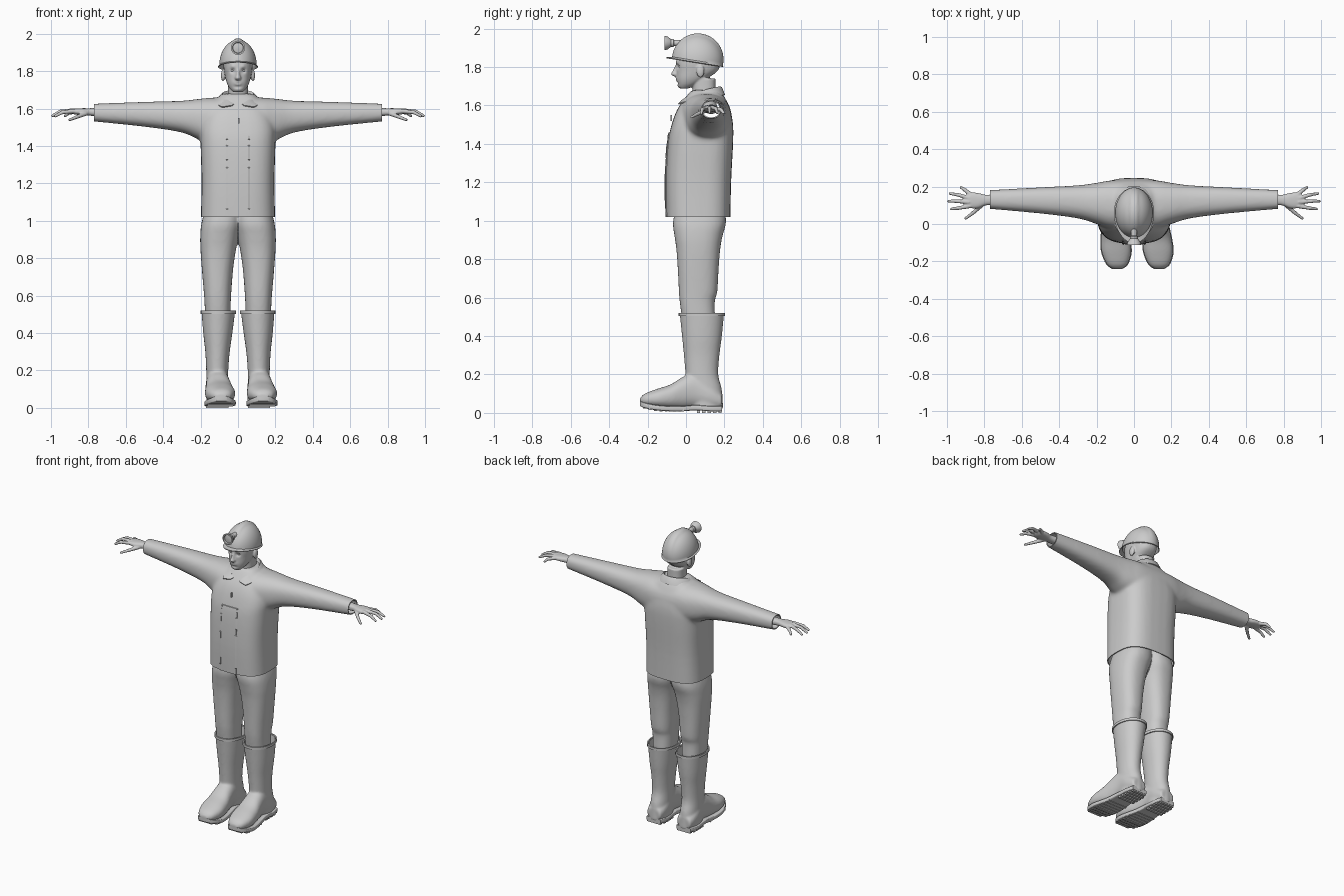
import bpy, bmesh, math
from mathutils import Vector, Matrix

if "Cube" in bpy.data.objects:
    bpy.data.objects.remove(bpy.data.objects["Cube"], do_unlink=True)

GREY = (0.6, 0.6, 0.6, 1)
mat = bpy.data.materials.new("light grey")
mat.use_nodes = True
mat.diffuse_color = GREY
mat.node_tree.nodes["Principled BSDF"].inputs["Base Color"].default_value = GREY


def loft(bm, axis, rings, power=2.4, n=32, steps=4, cap=True):
    """Skin superellipse rings (pos, a0, a1, b0, b1), smoothly interpolated."""
    rows = []
    for i in range(len(rings) - 1):
        p = [Vector(rings[min(max(i + k, 0), len(rings) - 1)]) for k in (-1, 0, 1, 2)]
        for s in range(steps):
            t = s / steps
            rows.append(p[1] + t / 2 * (p[2] - p[0] + t * (2 * p[0] - 5 * p[1] + 4 * p[2] - p[3]
                        + t * (3 * (p[1] - p[2]) + p[3] - p[0]))) if steps > 1 else p[1])
    rows.append(Vector(rings[-1]))
    loops = []
    for pos, a0, a1, b0, b1 in rows:
        loop = []
        for k in range(n):
            c, s = math.cos(k * math.tau / n), math.sin(k * math.tau / n)
            a = (a0 + a1) / 2 + (a1 - a0) / 2 * math.copysign(abs(c) ** (2 / power), c)
            b = (b0 + b1) / 2 + (b1 - b0) / 2 * math.copysign(abs(s) ** (2 / power), s)
            loop.append(bm.verts.new({"x": (pos, a, b), "y": (a, pos, b), "z": (a, b, pos)}[axis]))
        loops.append(loop)
    for u, v in zip(loops, loops[1:]):
        for k in range(n):
            bm.faces.new((u[k], u[k - 1], v[k - 1], v[k]))
    if cap:
        bm.faces.new(loops[0])
        bm.faces.new(loops[-1])


def ball(bm, loc, size, seg=24):
    m = Matrix.Translation(loc) @ Matrix.Diagonal((*size, 1))
    bmesh.ops.create_uvsphere(bm, u_segments=seg, v_segments=seg // 2, radius=1, matrix=m)


def box(bm, loc, size):
    bmesh.ops.create_cube(bm, size=1, matrix=Matrix.Translation(loc) @ Matrix.Diagonal((*size, 1)))


def tube(bm, points, radii):
    """Round limb: overlapping balls along a path."""
    for p, q, r, s in zip(points, points[1:], radii, radii[1:]):
        for k in range(9):
            rad = r + (s - r) * k / 8
            ball(bm, Vector(p).lerp(Vector(q), k / 8), (rad,) * 3, 12)


def bake(obj):
    """Replace the modifier stack by its result."""
    mesh = bpy.data.meshes.new_from_object(obj.evaluated_get(bpy.context.evaluated_depsgraph_get()))
    obj.modifiers.clear()
    obj.data = mesh


def finish(bm, name, angle=35, thick=0):
    bmesh.ops.recalc_face_normals(bm, faces=bm.faces)
    mesh = bpy.data.meshes.new(name)
    bm.to_mesh(mesh)
    bm.free()
    obj = bpy.data.objects.new(name, mesh)
    bpy.context.collection.objects.link(obj)
    mesh.materials.append(mat)
    if thick:
        mod = obj.modifiers.new("thickness", "SOLIDIFY")
        mod.thickness, mod.offset = thick, -1
        bpy.context.view_layer.update()
        bake(obj)
    obj.data.shade_smooth()
    obj.data.set_sharp_from_angle(angle=math.radians(angle))
    return obj


def fuse(bm, voxel, rounds):
    """Merge overlapping volumes into one softened skin."""
    obj = finish(bm, "blend")
    mod = obj.modifiers.new("merge", "REMESH")
    mod.mode, mod.voxel_size = "VOXEL", voxel
    mod = obj.modifiers.new("soften", "SMOOTH")
    mod.iterations = rounds
    bpy.context.view_layer.update()
    bake(obj)
    out = bmesh.new()
    out.from_mesh(obj.data)
    bpy.data.objects.remove(obj, do_unlink=True)
    return out


def cut(bm, co, no, clear=True):
    bmesh.ops.bisect_plane(bm, geom=bm.verts[:] + bm.edges[:] + bm.faces[:],
                           plane_co=co, plane_no=no, clear_outer=clear)


def sym(z, half, b0, b1):
    return (z, -half, half, b0, b1)


# Jacket: body and sleeves in one skin, open at hem and cuffs
bm = bmesh.new()
loft(bm, "z", [sym(0.96, 0.2, -0.1, 0.23), sym(1.2, 0.195, -0.105, 0.235), sym(1.4, 0.2, -0.095, 0.245),
               sym(1.5, 0.2, -0.075, 0.245), sym(1.58, 0.17, -0.045, 0.23), sym(1.645, 0.12, 0, 0.2),
               sym(1.68, 0.085, 0.03, 0.17)], power=3)
arm = [(0.1, -0.03, 0.235, 1.41, 1.66), (0.2, 0, 0.22, 1.43, 1.653), (0.3, 0.03, 0.207, 1.472, 1.642),
       (0.5, 0.056, 0.196, 1.503, 1.636), (0.8, 0.083, 0.18, 1.534, 1.625)]
loft(bm, "x", [(-r[0], *r[1:]) for r in reversed(arm)] + arm)
bm = fuse(bm, 0.009, 14)
cut(bm, (0, 0, 1.02), (0, 0, -1))
for s in (-1, 1):
    cut(bm, (s * 0.77, 0, 0), (s, 0, 0))
    cut(bm, (s * 0.06, 0, 0), (s, 0, 0), False)
cut(bm, (0, 0, 1.46), (0, 0, 1), False)
strip = [f for f in bm.faces if f.normal.y < -0.3 and abs(f.calc_center_median().x) < 0.06
         and f.calc_center_median().z < 1.46]
bmesh.ops.inset_region(bm, faces=strip, thickness=0.002, depth=0.005, use_boundary=False)
finish(bm, "jacket", thick=0.006)

# Zip above the front strip
bm = bmesh.new()
box(bm, (0.004, -0.076, 1.535), (0.008, 0.008, 0.03))
finish(bm, "zip_pull")

# Folded collar with two front points
bm = bmesh.new()
N = 48
layers = [(165, 0.065, 0.075, 0.085, 1.66, 0.07), (166, 0.085, 0.095, 0.105, 1.70, 0.075),
          (160, 0.095, 0.103, 0.125, 1.693, 0.075), (138, 0.125, 0.118, 0.17, 1.655, 0.045)]
grid = []
for sweep, rx, back, front, z, drop in layers:
    row = []
    for i in range(N + 1):
        t = 2 * i / N - 1
        a = math.radians(sweep * t)
        y = math.cos(a) * (back if math.cos(a) > 0 else front)
        row.append(bm.verts.new((rx * math.sin(a), 0.085 + y, z - drop * t * t)))
    grid.append(row)
for u, v in zip(grid, grid[1:]):
    for i in range(N):
        bm.faces.new((u[i], u[i + 1], v[i + 1], v[i]))
finish(bm, "collar", 50, 0.006)

# Trousers
bm = bmesh.new()
legs = [(1.08, -0.02, 0.17, -0.05, 0.2), (0.99, -0.02, 0.195, -0.068, 0.208), (0.92, -0.004, 0.202, -0.06, 0.19),
        (0.85, 0.01, 0.201, -0.05, 0.178), (0.75, 0.025, 0.194, -0.043, 0.17), (0.63, 0.035, 0.184, -0.037, 0.163),
        (0.58, 0.038, 0.18, -0.033, 0.15), (0.48, 0.042, 0.175, -0.02, 0.152)]
for s in (-1, 1):
    loft(bm, "z", [(r[0], s * r[1], s * r[2], *r[3:]) for r in legs])
finish(fuse(bm, 0.009, 8), "trousers")

# Boots: skin, rim, sole and treads
shaft = [(0.54, 0.012, 0.197, -0.035, 0.2), (0.4, 0.03, 0.186, -0.021, 0.187), (0.3, 0.044, 0.175, -0.011, 0.174),
         (0.2, 0.052, 0.17, -0.003, 0.168), (0.12, 0.052, 0.17, 0, 0.187), (0.02, 0.05, 0.17, 0.02, 0.194)]
foot = [(-0.24, 0.025, 0.048, 0.075), (-0.215, 0.056, 0.037, 0.1), (-0.15, 0.079, 0.025, 0.125),
        (-0.08, 0.077, 0.02, 0.148), (-0.02, 0.068, 0.02, 0.185), (0.05, 0.062, 0.025, 0.21),
        (0.13, 0.063, 0.02, 0.15), (0.188, 0.05, 0.02, 0.1)]
for s, side in ((-1, "right"), (1, "left")):
    def mid(y):
        return s * 0.112 + 0.022 * min(max((0.08 - y) / 0.28, 0), 1)

    def across(y, half, z0, z1):
        return (y, mid(y) - half, mid(y) + half, z0, z1)

    bm = bmesh.new()
    loft(bm, "z", [(r[0], s * r[1], s * r[2], *r[3:]) for r in shaft], 2.1)
    loft(bm, "y", [across(*r) for r in foot], 2.3)
    bm = fuse(bm, 0.007, 8)
    cut(bm, (0, 0, 0.515), (0, 0, 1))
    finish(bm, side + "_boot", thick=0.005)
    bm = bmesh.new()
    loft(bm, "z", [(z, s * 0.01, s * 0.2, -0.038, 0.203) for z in (0.503, 0.52)], 2.1, cap=False)
    finish(bm, side + "_boot_rim", thick=0.008)
    bm = bmesh.new()
    loft(bm, "y", [across(y, h + 0.003, z0 - 0.012, z0 + 0.016) for y, h, z0, z1 in foot], 8)
    for k in range(8):
        y = -0.215 + k * 0.028
        box(bm, (mid(y), y, 0.014 + 0.7 * max(0, -0.12 - y) ** 1.6), (0.1 + 0.04 * min(k, 1), 0.015, 0.016))
    for k in range(5):
        y = 0.065 + k * 0.028
        box(bm, (mid(y), y, 0.01), (0.118 - 0.02 * (k == 4), 0.018, 0.02))
    finish(bm, side + "_sole")

# Head and neck, then sculpted dabs for the face
bm = bmesh.new()
loft(bm, "z", [sym(1.56, 0.06, 0.035, 0.165), sym(1.66, 0.054, 0.035, 0.155), sym(1.74, 0.054, 0.03, 0.155)])
loft(bm, "z", [sym(1.688, 0.026, -0.03, 0.01), sym(1.71, 0.046, -0.042, 0.06), sym(1.74, 0.061, -0.048, 0.11),
               sym(1.78, 0.071, -0.05, 0.165), sym(1.82, 0.077, -0.052, 0.178), sym(1.86, 0.077, -0.045, 0.175),
               sym(1.89, 0.068, -0.02, 0.15)])
loft(bm, "z", [sym(1.75, 0.011, -0.058, -0.02), sym(1.762, 0.018, -0.078, -0.02),
               sym(1.78, 0.012, -0.07, -0.02), sym(1.812, 0.009, -0.054, -0.02)], 2)
for s in (-1, 1):
    ball(bm, (s * 0.08, 0.075, 1.778), (0.011, 0.021, 0.033))
bm = fuse(bm, 0.0045, 5)
dabs = [(0.029, 1.803, 0.013, 0.012), (0.028, 1.824, 0.012, -0.004), (0, 1.741, 0.012, -0.005),
        (0, 1.729, 0.010, -0.005), (0, 1.735, 0.005, 0.004), (0, 1.717, 0.010, 0.004), (0, 1.7, 0.013, -0.006)]
for v in bm.verts:
    if v.co.y < 0:
        x, z = abs(v.co.x), v.co.z
        for cx, cz, r, push in dabs:
            wide = 1 if cx else 0.5
            v.co.y += push * math.exp(-(((x - cx) * wide) ** 2 + (z - cz) ** 2) / r ** 2)
finish(bm, "head", 60)
bm = bmesh.new()
for s in (-1, 1):
    ball(bm, (s * 0.029, -0.026, 1.803), (0.013, 0.012, 0.009))
finish(bm, "eyes")

# Helmet: ridged dome with a brim longer at the front
bm = bmesh.new()
bmesh.ops.create_uvsphere(bm, u_segments=64, v_segments=32, radius=1)
bmesh.ops.delete(bm, geom=[v for v in bm.verts if v.co.z < -0.01], context="VERTS")
for v in bm.verts:
    ridge = 1 + 0.05 * v.co.z / (1 + (v.co.x / 0.22) ** 8)
    v.co = Vector((v.co.x * 0.1, v.co.y * 0.134, v.co.z * 0.136)) * ridge
rim = bmesh.ops.extrude_edge_only(bm, edges=[e for e in bm.edges if e.is_boundary])["geom"]
for v in (g for g in rim if isinstance(g, bmesh.types.BMVert)):
    front = max(0, -v.co.y / 0.134)
    v.co += Vector((v.co.x * 0.08, v.co.y * 0.03 - 0.026 * front ** 2, -0.008))
bm.transform(Matrix.Translation((0, 0.06, 1.832)) @ Matrix.Rotation(-0.16, 4, "X"))
finish(bm, "helmet", 40, 0.005)

# Headlamp
bm = bmesh.new()
profile = [(-0.02, 0.016), (-0.062, 0.016), (-0.066, 0.022), (-0.078, 0.02), (-0.096, 0.034), (-0.112, 0.038),
           (-0.112, 0.03), (-0.104, 0.027), (-0.107, 0.01)]
loft(bm, "y", [(y, -r, r, 1.925 - r, 1.925 + r) for y, r in profile], 2, steps=1)
finish(bm, "headlamp")

# Hands: wrist and palm with four fingers and a thumb
fingers = [((0.87, 0.156, 1.582), (0.905, 0.183, 1.578), (0.925, 0.196, 1.56)),
           ((0.88, 0.138, 1.588), (0.94, 0.156, 1.583), (0.984, 0.163, 1.562)),
           ((0.882, 0.117, 1.59), (0.95, 0.122, 1.585), (0.992, 0.122, 1.562)),
           ((0.878, 0.096, 1.587), (0.94, 0.085, 1.58), (0.977, 0.08, 1.56)),
           ((0.815, 0.1, 1.573), (0.862, 0.058, 1.555), (0.9, 0.03, 1.54))]
for s, side in ((-1, "right"), (1, "left")):
    bm = bmesh.new()
    loft(bm, "x", [(0.72, 0.1, 0.162, 1.555, 1.605), (0.79, 0.1, 0.156, 1.562, 1.602),
                   (0.83, 0.086, 0.165, 1.565, 1.602), (0.87, 0.084, 0.168, 1.568, 1.6), (0.893, 0.1, 0.15, 1.575, 1.597)])
    for path in fingers:
        tube(bm, path, (0.0125, 0.0105, 0.008))
    bm.transform(Matrix.Diagonal((s, 1, 1, 1)))
    finish(fuse(bm, 0.0045, 4), side + "_hand", 60)
